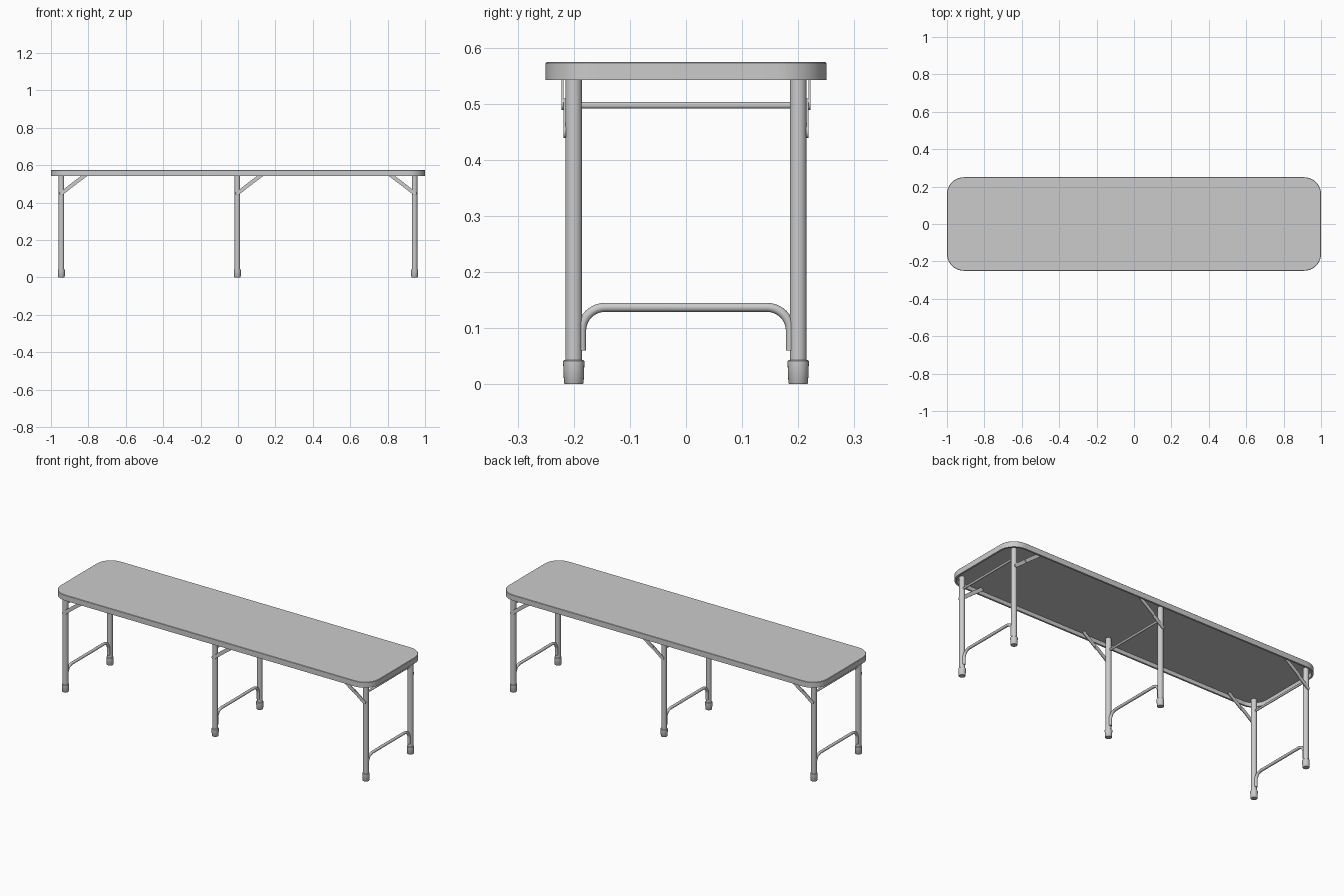
import bpy, bmesh, math
from mathutils import Vector, Matrix

if "Cube" in bpy.data.objects:
    bpy.data.objects.remove(bpy.data.objects["Cube"])


def finish(name, bm, smooth=True):
    bmesh.ops.recalc_face_normals(bm, faces=bm.faces)
    me = bpy.data.meshes.new(name)
    bm.to_mesh(me)
    bm.free()
    ob = bpy.data.objects.new(name, me)
    bpy.context.collection.objects.link(ob)
    if smooth:
        bpy.ops.object.select_all(action='DESELECT')
        ob.select_set(True)
        bpy.context.view_layer.objects.active = ob
        bpy.ops.object.shade_smooth_by_angle(angle=math.radians(35))
    return ob


def rounded_rect(hx, hy, r, seg=10):
    pts = []
    for k, (sx, sy) in enumerate([(1, 1), (-1, 1), (-1, -1), (1, -1)]):
        for i in range(seg + 1):
            a = math.pi / 2 * (k + i / seg)
            pts.append((sx * (hx - r) + r * math.cos(a), sy * (hy - r) + r * math.sin(a)))
    return pts


def skin(bm, rings):
    # joins successive closed rings and caps both ends
    loops = [[bm.verts.new(p) for p in ring] for ring in rings]
    n = len(loops[0])
    for a, b in zip(loops, loops[1:]):
        for i in range(n):
            bm.faces.new((a[i], a[(i + 1) % n], b[(i + 1) % n], b[i]))
    bm.faces.new(loops[0])
    bm.faces.new(loops[-1])


def lathe(name, x, y, profile, n=24):
    bm = bmesh.new()
    skin(bm, [[(x + r * math.cos(2 * math.pi * i / n), y + r * math.sin(2 * math.pi * i / n), z)
               for i in range(n)] for r, z in profile])
    return finish(name, bm)


def tube(name, x, path, r, n=16):
    # round tube along a (y, z) path in the plane of the leg frame
    pts = [Vector((x, y, z)) for y, z in path]
    rings = []
    for i, p in enumerate(pts):
        t = (pts[min(i + 1, len(pts) - 1)] - pts[max(i - 1, 0)]).normalized()
        side = Vector((1, 0, 0)).cross(t)
        rings.append([p + r * (math.cos(2 * math.pi * k / n) * Vector((1, 0, 0))
                               + math.sin(2 * math.pi * k / n) * side) for k in range(n)])
    bm = bmesh.new()
    skin(bm, rings)
    return finish(name, bm)


def strap(name, a, b, y0, y1, w):
    # flat bar with round ends, from a to b in (x, z)
    ang = math.atan2(b[1] - a[1], b[0] - a[0])
    outline = []
    for c, start in ((b, ang - math.pi / 2), (a, ang + math.pi / 2)):
        for i in range(9):
            t = start + math.pi * i / 8
            outline.append((c[0] + w / 2 * math.cos(t), c[1] + w / 2 * math.sin(t)))
    bm = bmesh.new()
    skin(bm, [[(x, y, z) for x, z in outline] for y in (y0, y1)])
    return finish(name, bm)


# seat: shallow tray with a downward rim
bm = bmesh.new()
outer = rounded_rect(1, 0.25, 0.09)
edge = rounded_rect(0.998, 0.248, 0.088)
inner = rounded_rect(0.99, 0.24, 0.08)
skin(bm, [[(x, y, z) for x, y in ring] for ring, z in
          ((edge, 0.574), (outer, 0.572), (outer, 0.542), (inner, 0.542), (inner, 0.564))])
finish("seat", bm)

# U-shaped lower brace path
arc = [(0.144 + 0.042 * math.cos(math.pi / 2 * i / 10), 0.095 + 0.042 * math.sin(math.pi / 2 * i / 10))
       for i in range(11)]
half = [(0.186, 0.06)] + arc
brace_path = half + [(-y, z) for y, z in reversed(half)]

# three leg frames; d is the direction the folding brace leans
for label, x, d in (("left", -0.944, 1), ("middle", -0.003, 1), ("right", 0.944, -1)):
    for side, s in (("front", -1), ("back", 1)):
        tag = f"{label}_{side}"
        lathe(tag + "_leg", x, s * 0.2, [(0.015, 0.02), (0.015, 0.565)])
        lathe(tag + "_foot", x, s * 0.2, [(0.016, 0), (0.0175, 0.002), (0.019, 0.038),
                                          (0.019, 0.041), (0.017, 0.043)])
        low, mid, top = (x, 0.449), (x + d * 0.064, 0.499), (x + d * 0.14, 0.556)
        strap(tag + "_lower_strap", low, mid, s * 0.214, s * 0.218, 0.02)
        strap(tag + "_upper_strap", mid, top, s * 0.218, s * 0.222, 0.02)
    tube(label + "_upper_crossbar", x, [(-0.19, 0.497), (0.19, 0.497)], 0.006)
    tube(label + "_lower_brace", x, brace_path, 0.008)
